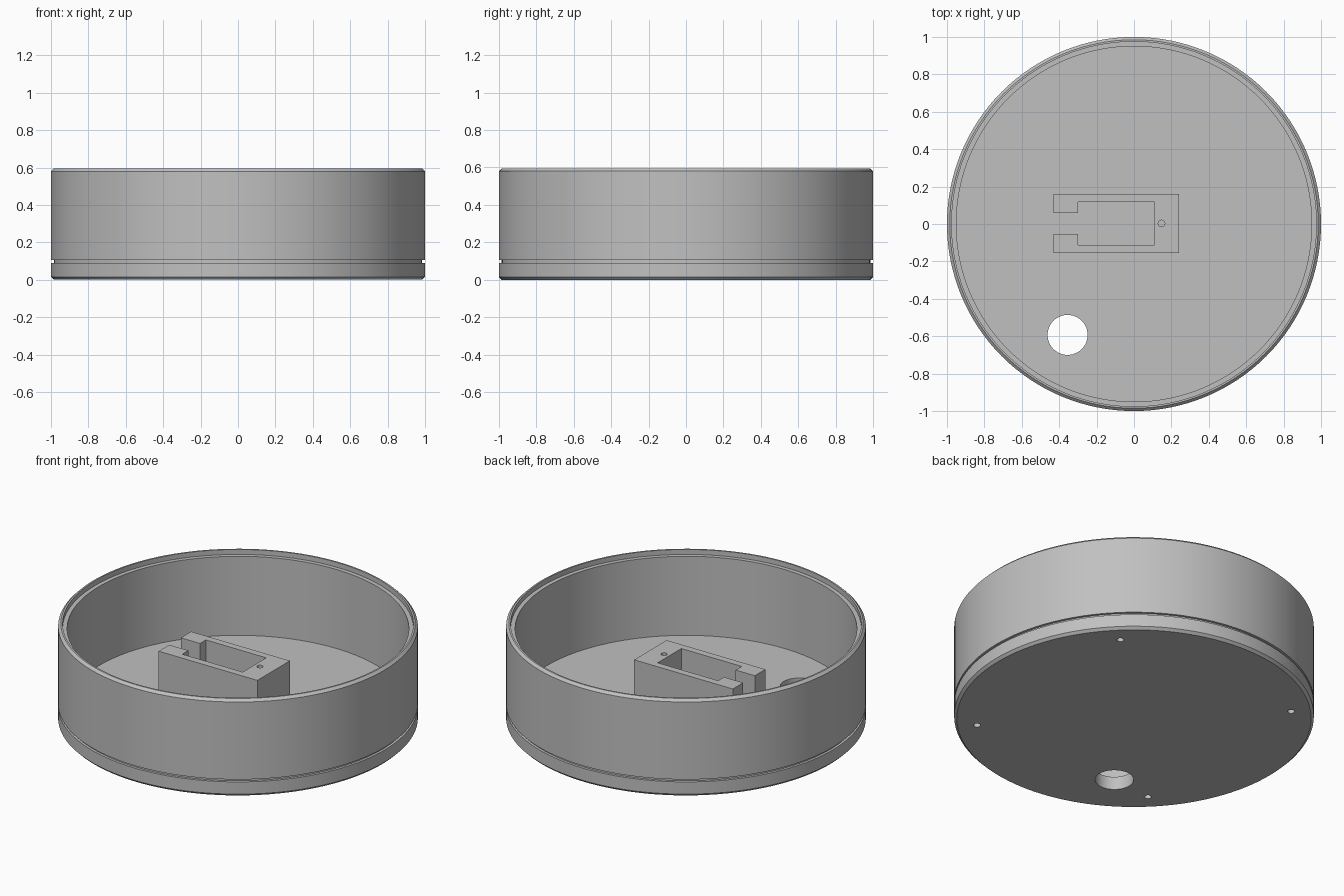
import bpy, bmesh, math

if "Cube" in bpy.data.objects:
    bpy.data.objects.remove(bpy.data.objects["Cube"])

SEG = 128
FLOOR = 0.08
HEIGHT = 0.595

grey = bpy.data.materials.new("plain grey")
grey.diffuse_color = (0.53, 0.53, 0.53, 1)
grey.use_nodes = True
grey.node_tree.nodes["Principled BSDF"].inputs["Base Color"].default_value = grey.diffuse_color


def make_object(name, bm):
    bmesh.ops.recalc_face_normals(bm, faces=bm.faces)
    mesh = bpy.data.meshes.new(name)
    bm.to_mesh(mesh)
    bm.free()
    mesh.materials.append(grey)
    obj = bpy.data.objects.new(name, mesh)
    bpy.context.collection.objects.link(obj)
    return obj


def lathe(name, profile):
    """Spin an (r, z) profile that starts and ends on the axis."""
    bm = bmesh.new()
    verts = [bm.verts.new((r, 0, z)) for r, z in profile]
    edges = [bm.edges.new(pair) for pair in zip(verts, verts[1:])]
    bmesh.ops.spin(bm, geom=verts + edges, cent=(0, 0, 0), axis=(0, 0, 1),
                   angle=math.tau, steps=SEG, use_duplicate=False)
    bmesh.ops.remove_doubles(bm, verts=bm.verts, dist=1e-5)
    # Merge the centre fans into single flat discs
    centres = [v for v in bm.verts if math.hypot(v.co.x, v.co.y) < 1e-4]
    bmesh.ops.dissolve_verts(bm, verts=centres)
    return make_object(name, bm)


def extrude_outline(name, points, z0, z1):
    bm = bmesh.new()
    face = bm.faces.new([bm.verts.new((x, y, z0)) for x, y in points])
    top = bmesh.ops.extrude_face_region(bm, geom=[face], use_keep_orig=True)
    moved = [g for g in top["geom"] if isinstance(g, bmesh.types.BMVert)]
    bmesh.ops.translate(bm, verts=moved, vec=(0, 0, z1 - z0))
    return make_object(name, bm)


def drill(target, x, y, radius, z0, z1, sides):
    """Cut a round hole and discard the cutter."""
    points = [(x + radius * math.cos(math.tau * i / sides),
               y + radius * math.sin(math.tau * i / sides)) for i in range(sides)]
    cutter = extrude_outline("hole_cutter", points, z0, z1)
    cutter.hide_render = True
    mod = target.modifiers.new("hole", 'BOOLEAN')
    mod.operation = 'DIFFERENCE'
    mod.solver = 'EXACT'
    mod.object = cutter
    bpy.context.view_layer.objects.active = target
    bpy.ops.object.modifier_apply(modifier=mod.name)
    bpy.data.objects.remove(cutter)


def smooth(obj):
    bpy.ops.object.select_all(action='DESELECT')
    obj.select_set(True)
    bpy.context.view_layer.objects.active = obj
    bpy.ops.object.shade_smooth_by_angle(angle=math.radians(30))


# Round open case: chamfered base, outer groove, wall, stepped rim, floor
case = lathe("round_case", [
    (0, 0), (0.985, 0), (1, 0.015), (1, 0.09), (0.985, 0.09), (0.985, 0.105),
    (1, 0.105), (1, HEIGHT - 0.015), (0.985, HEIGHT), (0.975, HEIGHT),
    (0.975, 0.565), (0.95, 0.565), (0.95, FLOOR), (0, FLOOR)])

# Cable hole through the floor
drill(case, -0.355, -0.593, 0.107, -0.1, 0.2, 48)

# Four blind screw holes underneath
for sx in (-1, 1):
    for sy in (-1, 1):
        drill(case, 0.62 * sx, 0.62 * sy, 0.02, -0.05, 0.05, 16)
smooth(case)

# Bracket on the floor: a block with a pocket and an open slot at one end
bracket = extrude_outline("bracket", [
    (-0.43, -0.155), (0.24, -0.155), (0.24, 0.16), (-0.43, 0.16),
    (-0.43, 0.06), (-0.30, 0.06), (-0.30, 0.117), (0.11, 0.117),
    (0.11, -0.112), (-0.30, -0.112), (-0.30, -0.053), (-0.43, -0.053)],
    FLOOR, 0.37)
drill(bracket, 0.147, 0.003, 0.018, 0.2, 0.5, 12)
smooth(bracket)
